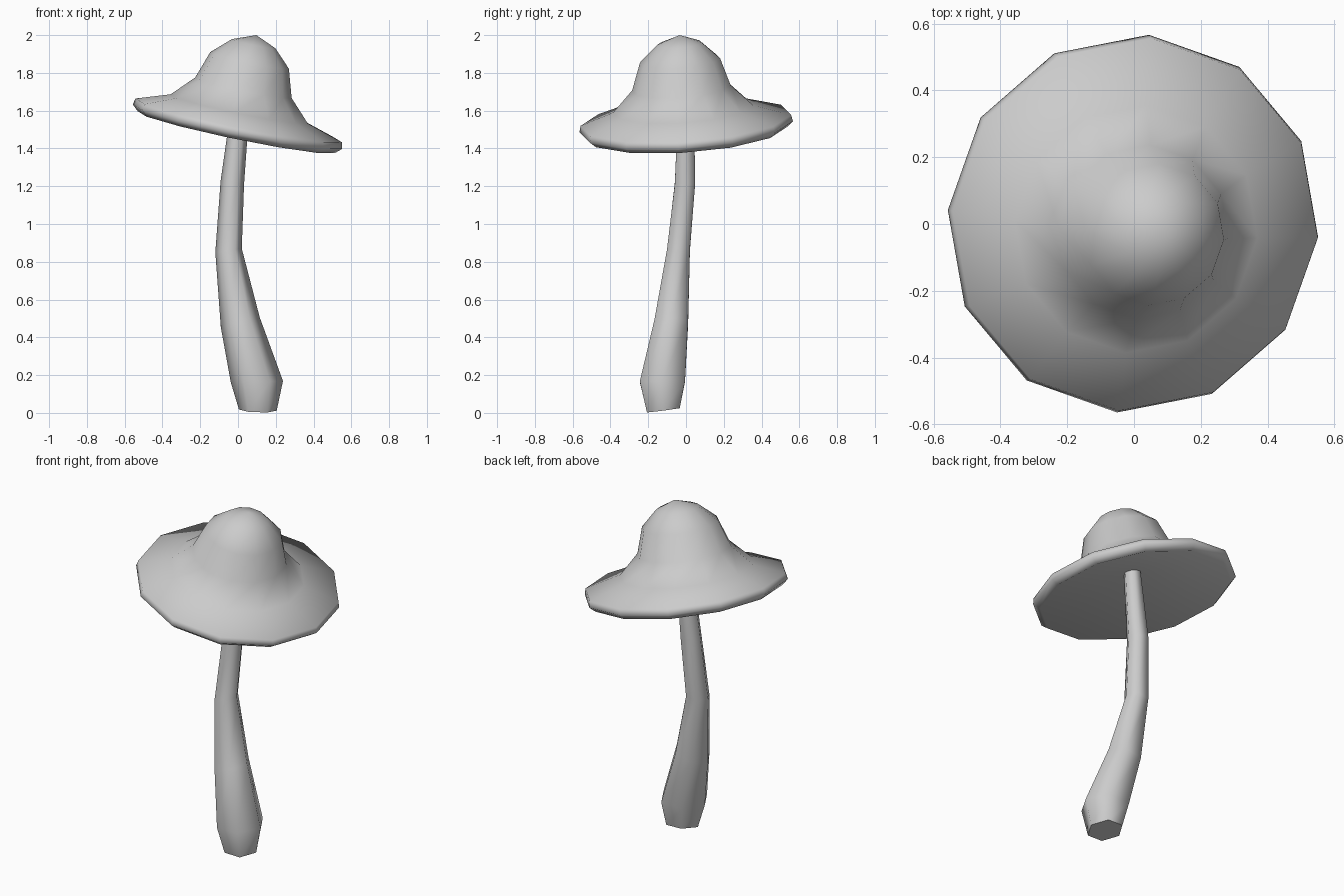
import bpy, bmesh, math
from mathutils import Vector

cube = bpy.data.objects.get("Cube")
if cube:
    bpy.data.objects.remove(cube)

grey = bpy.data.materials.new("light_grey")
grey.use_nodes = True
grey.diffuse_color = (0.6, 0.6, 0.6, 1)
grey.node_tree.nodes["Principled BSDF"].inputs["Base Color"].default_value = (0.6, 0.6, 0.6, 1)


def ring(bm, sides, center, radius, start=0.0, slope=(0, 0)):
    """Regular polygon of verts, optionally sheared in height."""
    verts = []
    for i in range(sides):
        a = start + math.tau * i / sides
        x, y = radius * math.cos(a), radius * math.sin(a)
        offset = Vector((x, y, slope[0] * x + slope[1] * y))
        verts.append(bm.verts.new(Vector(center) + offset))
    return verts


def bridge(bm, lower, upper):
    n = len(lower)
    for i in range(n):
        j = (i + 1) % n
        bm.faces.new((lower[i], lower[j], upper[j], upper[i]))


def fan(bm, verts, tip):
    n = len(verts)
    for i in range(n):
        bm.faces.new((verts[i], verts[(i + 1) % n], tip))


def finish(bm, name):
    bmesh.ops.recalc_face_normals(bm, faces=bm.faces)
    mesh = bpy.data.meshes.new(name)
    bm.to_mesh(mesh)
    bm.free()
    mesh.materials.append(grey)
    obj = bpy.data.objects.new(name, mesh)
    bpy.context.collection.objects.link(obj)
    bpy.ops.object.select_all(action="DESELECT")
    obj.select_set(True)
    bpy.context.view_layer.objects.active = obj
    bpy.ops.object.shade_smooth_by_angle(angle=math.radians(65))
    return obj


# Stem: bent, tapering hexagonal tube (center, radius, ring slope)
stem_rings = [
    ((0.105, -0.12, 0.015), 0.10, (-0.03, 0.13)),
    ((0.10, -0.125, 0.165), 0.138, (0.03, 0)),
    ((0.012, -0.078, 0.48), 0.103, (0.25, 0)),
    ((-0.05, -0.04, 0.86), 0.07, (0.14, 0)),
    ((-0.03, -0.005, 1.22), 0.062, (-0.15, 0)),
    ((0.015, 0, 1.64), 0.048, (0, 0)),
]
bm = bmesh.new()
loops = [ring(bm, 6, c, r, 0, s) for c, r, s in stem_rings]
for low, high in zip(loops, loops[1:]):
    bridge(bm, low, high)
bm.faces.new(loops[0])
bm.faces.new(loops[-1])
finish(bm, "stem")

# Cap: bell with a wide brim, hollow below, tilted (radius, height, shift)
cap_profile = [
    (0.535, -0.045, 0),
    (0.568, -0.015, 0),
    (0.56, 0.019, 0),
    (0.372, 0.08, -0.01),
    (0.262, 0.194, -0.011),
    (0.213, 0.343, -0.008),
    (0.118, 0.434, -0.005),
]
bm = bmesh.new()
loops = [ring(bm, 12, (s, s, h), r, math.radians(-4.5)) for r, h, s in cap_profile]
for low, high in zip(loops, loops[1:]):
    bridge(bm, low, high)
fan(bm, loops[-1], bm.verts.new((0, 0, 0.481)))
fan(bm, loops[0], bm.verts.new((0, 0, 0.10)))
tilt = Vector((0, 0, 1)).rotation_difference(Vector((0.207, -0.07, 1)))
bmesh.ops.rotate(bm, verts=bm.verts, cent=(0, 0, 0), matrix=tilt.to_matrix())
bmesh.ops.translate(bm, verts=bm.verts, vec=(0, 0, 1.53))
finish(bm, "cap")
